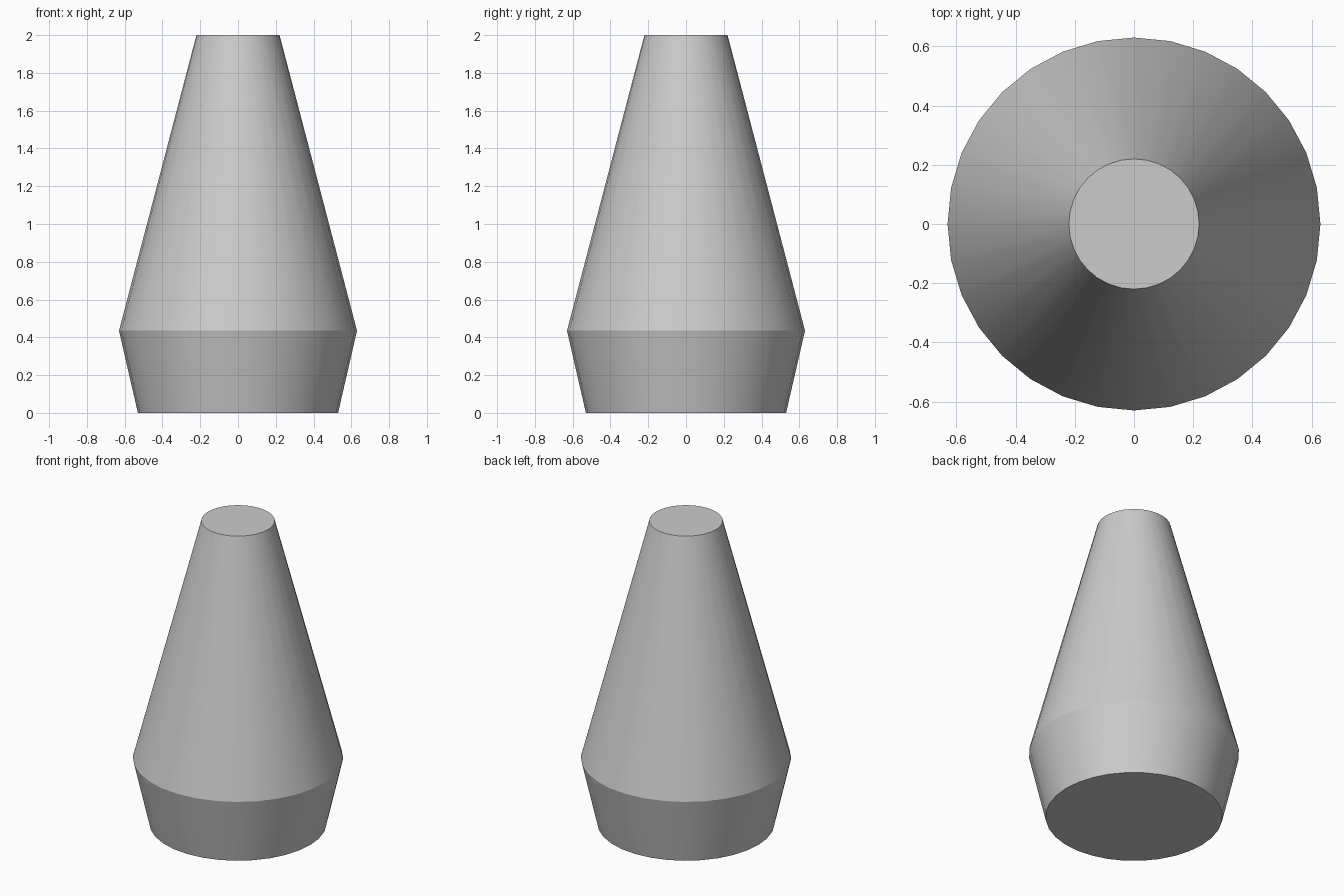
import bpy

if "Cube" in bpy.data.objects:
    bpy.data.objects.remove(bpy.data.objects["Cube"])

def frustum(name, r_low, r_high, z_low, z_high, sides=32):
    bpy.ops.mesh.primitive_cone_add(
        vertices=sides, radius1=r_low, radius2=r_high,
        depth=z_high - z_low, location=(0, 0, (z_low + z_high) / 2))
    obj = bpy.context.object
    obj.name = name
    bpy.ops.object.shade_smooth_by_angle()
    return obj

# Short base flaring outwards
frustum("flared_base", 0.53, 0.63, 0.0, 0.435)
# Tall tapering body with a flat top
frustum("tapered_body", 0.63, 0.22, 0.435, 2.0)
